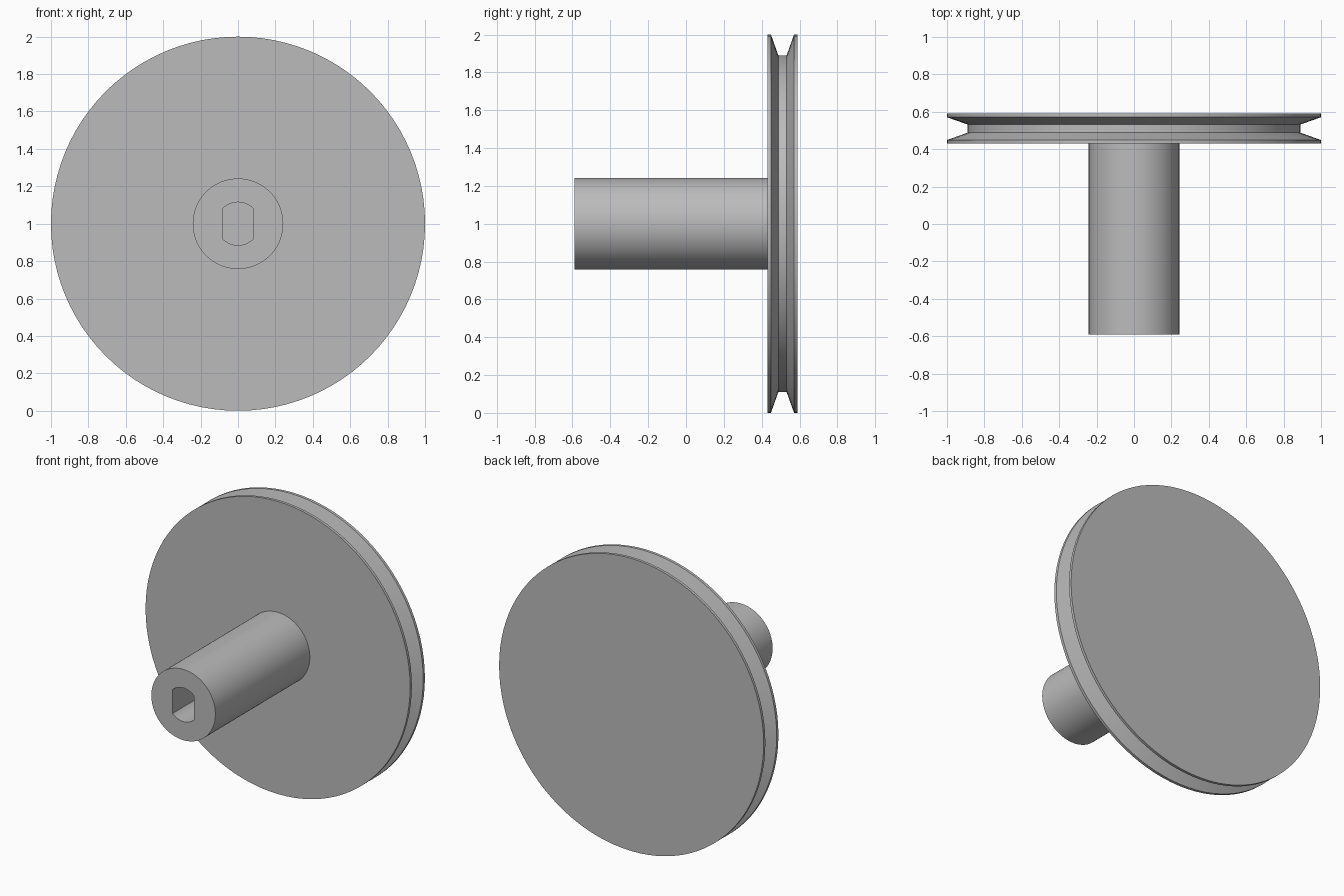
import bpy, bmesh, math

if "Cube" in bpy.data.objects:
    bpy.data.objects.remove(bpy.data.objects["Cube"])

SEGMENTS = 96
CENTRE_Z = 1.0

grey = bpy.data.materials.new("plain grey")
grey.diffuse_color = (0.5, 0.5, 0.5, 1)
grey.use_nodes = True
grey.node_tree.nodes["Principled BSDF"].inputs["Base Color"].default_value = grey.diffuse_color


def ring(bm, radius, y, flat=None):
    """Circle around the y axis, optionally cut by two side flats at x = +-flat."""
    verts = []
    for i in range(SEGMENTS):
        a = 2 * math.pi * i / SEGMENTS
        x = radius * math.cos(a)
        if flat:
            x = max(-flat, min(flat, x))
        verts.append(bm.verts.new((x, y, CENTRE_Z + radius * math.sin(a))))
    return verts


def turned_part(name, sections, caps):
    """Skin successive rings, optionally closing both ends."""
    bm = bmesh.new()
    rings = [ring(bm, *s) for s in sections]
    for a, b in zip(rings, rings[1:]):
        for i in range(SEGMENTS):
            j = (i + 1) % SEGMENTS
            bm.faces.new((a[i], a[j], b[j], b[i]))
    if caps:
        bm.faces.new(rings[0])
        bm.faces.new(rings[-1])
    bmesh.ops.recalc_face_normals(bm, faces=bm.faces)
    mesh = bpy.data.meshes.new(name)
    bm.to_mesh(mesh)
    bm.free()
    mesh.materials.append(grey)
    obj = bpy.data.objects.new(name, mesh)
    bpy.context.collection.objects.link(obj)
    bpy.ops.object.select_all(action='DESELECT')
    obj.select_set(True)
    bpy.context.view_layer.objects.active = obj
    bpy.ops.object.shade_smooth_by_angle(angle=math.radians(15))
    return obj


# Grooved wheel
turned_part("pulley_wheel", [
    (1.0, 0.43), (1.0, 0.449), (0.89, 0.488),
    (0.89, 0.532), (1.0, 0.571), (1.0, 0.59)], caps=True)

# Hub tube with a double-flat bore; the wheel face closes the bore
BORE = 0.115
FLAT = BORE * math.cos(math.pi / 4)
turned_part("hub", [
    (0.242, 0.43), (0.242, -0.59),
    (BORE, -0.59, FLAT), (BORE, 0.43, FLAT)], caps=False)
